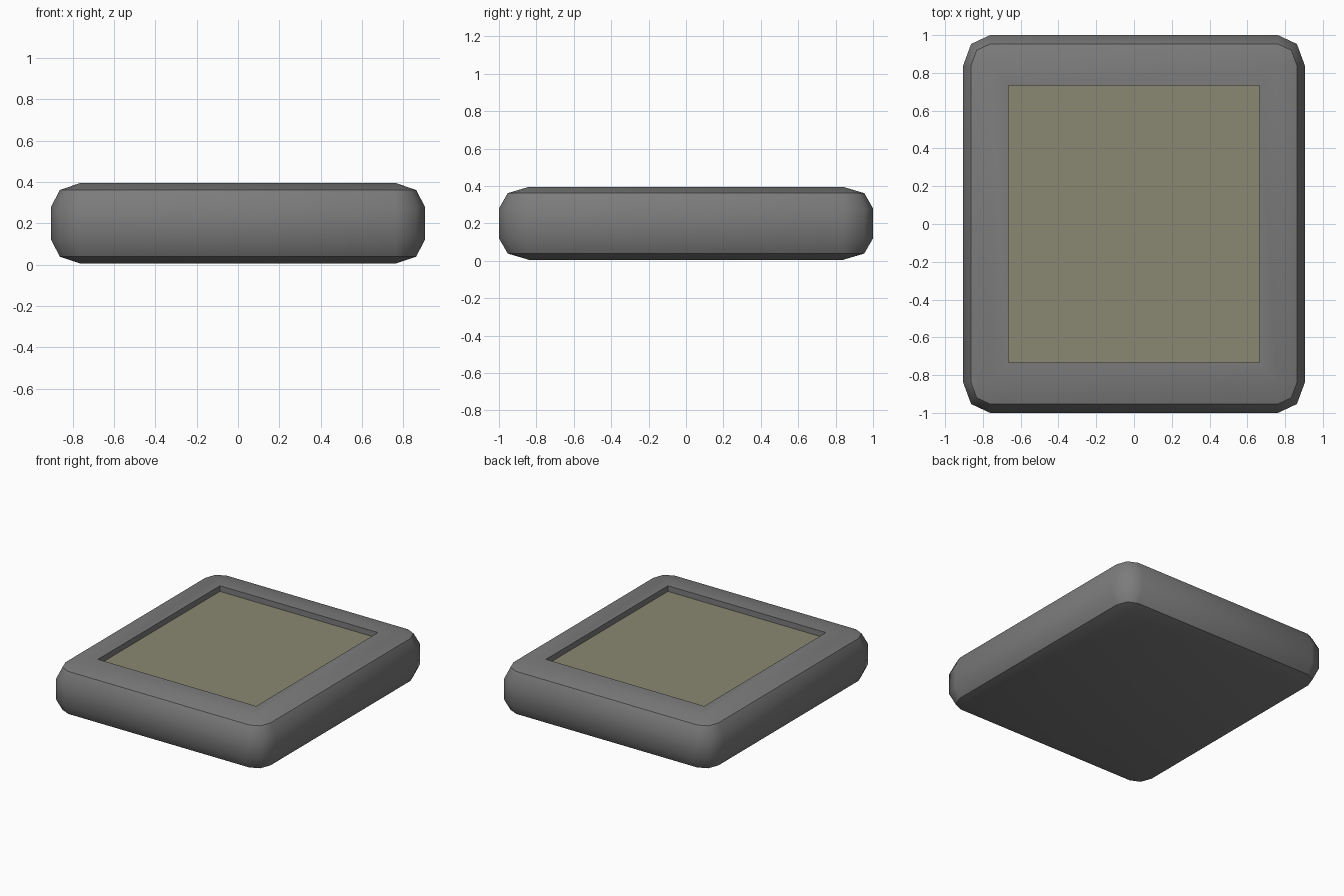
import bpy, bmesh
from math import sqrt
from mathutils import Vector

if "Cube" in bpy.data.objects:
    bpy.data.objects.remove(bpy.data.objects["Cube"])

HALF = Vector((0.904, 1.0, 0.195))      # half size of the body
RADIUS = Vector((0.142, 0.16, 0.115))   # edge rounding per axis
CENTRE_Z = 0.2
WINDOW_X, WINDOW_Y, DEPTH = 0.665, 0.732, 0.043


def add_object(name, bm, colour):
    mesh = bpy.data.meshes.new(name)
    bm.to_mesh(mesh)
    bm.free()
    mat = bpy.data.materials.new(name + "_colour")
    mat.diffuse_color = (*colour, 1)
    mat.use_nodes = True
    mat.node_tree.nodes["Principled BSDF"].inputs["Base Color"].default_value = mat.diffuse_color
    mesh.materials.append(mat)
    obj = bpy.data.objects.new(name, mesh)
    bpy.context.collection.objects.link(obj)
    return obj


# Body: box with two-step rounding, bevelled in units of the edge radius
bm = bmesh.new()
bmesh.ops.create_cube(bm, size=2)
units = Vector([h / r for h, r in zip(HALF, RADIUS)])
bmesh.ops.scale(bm, vec=units, verts=bm.verts)
bmesh.ops.bevel(bm, geom=bm.edges[:], offset=1, segments=2, profile=0.5,
                affect='EDGES')
for f in bm.faces:
    f.smooth = True

# Level each corner point with the rim, so the rims are flat rings
flat = units - Vector((1, 1, 1))
corner = Vector((0.5, 0.5, sqrt(0.5)))
for v in bm.verts:
    if all(abs(v.co[i]) > flat[i] + 0.3 for i in range(3)):
        for i in range(3):
            v.co[i] = (flat[i] + corner[i]) * (1 if v.co[i] > 0 else -1)

# Crisp crease around the upper and lower rims
for e in bm.edges:
    if all(flat.z + 0.6 < abs(v.co.z) < flat.z + 0.9 for v in e.verts):
        e.smooth = False
bmesh.ops.scale(bm, vec=RADIUS, verts=bm.verts)
bmesh.ops.translate(bm, vec=(0, 0, CENTRE_Z), verts=bm.verts)

# Recessed window in the top, its floor left open for the screen
bm.normal_update()
top = max(bm.faces, key=lambda f: f.calc_center_median().z)
bmesh.ops.inset_individual(bm, faces=[top], thickness=0.05)
for v in top.verts:
    v.co.x = WINDOW_X if v.co.x > 0 else -WINDOW_X
    v.co.y = WINDOW_Y if v.co.y > 0 else -WINDOW_Y
rim = list(top.edges)
bottom = bmesh.ops.extrude_discrete_faces(bm, faces=[top])["faces"][0]
bmesh.ops.translate(bm, vec=(0, 0, -DEPTH), verts=bottom.verts)
for e in bm.edges:
    if all(abs(abs(v.co.x) - WINDOW_X) < 1e-4 and
           abs(abs(v.co.y) - WINDOW_Y) < 1e-4 for v in e.verts):
        e.smooth = False
bmesh.ops.delete(bm, geom=[bottom], context='FACES_ONLY')
add_object("body", bm, (0.2, 0.2, 0.2))

# Screen at the bottom of the recess
bm = bmesh.new()
bmesh.ops.create_grid(bm, x_segments=1, y_segments=1, size=1)
bmesh.ops.scale(bm, vec=(WINDOW_X, WINDOW_Y, 1), verts=bm.verts)
bmesh.ops.translate(bm, vec=(0, 0, CENTRE_Z + HALF.z - DEPTH), verts=bm.verts)
add_object("screen", bm, (0.255, 0.245, 0.165))
